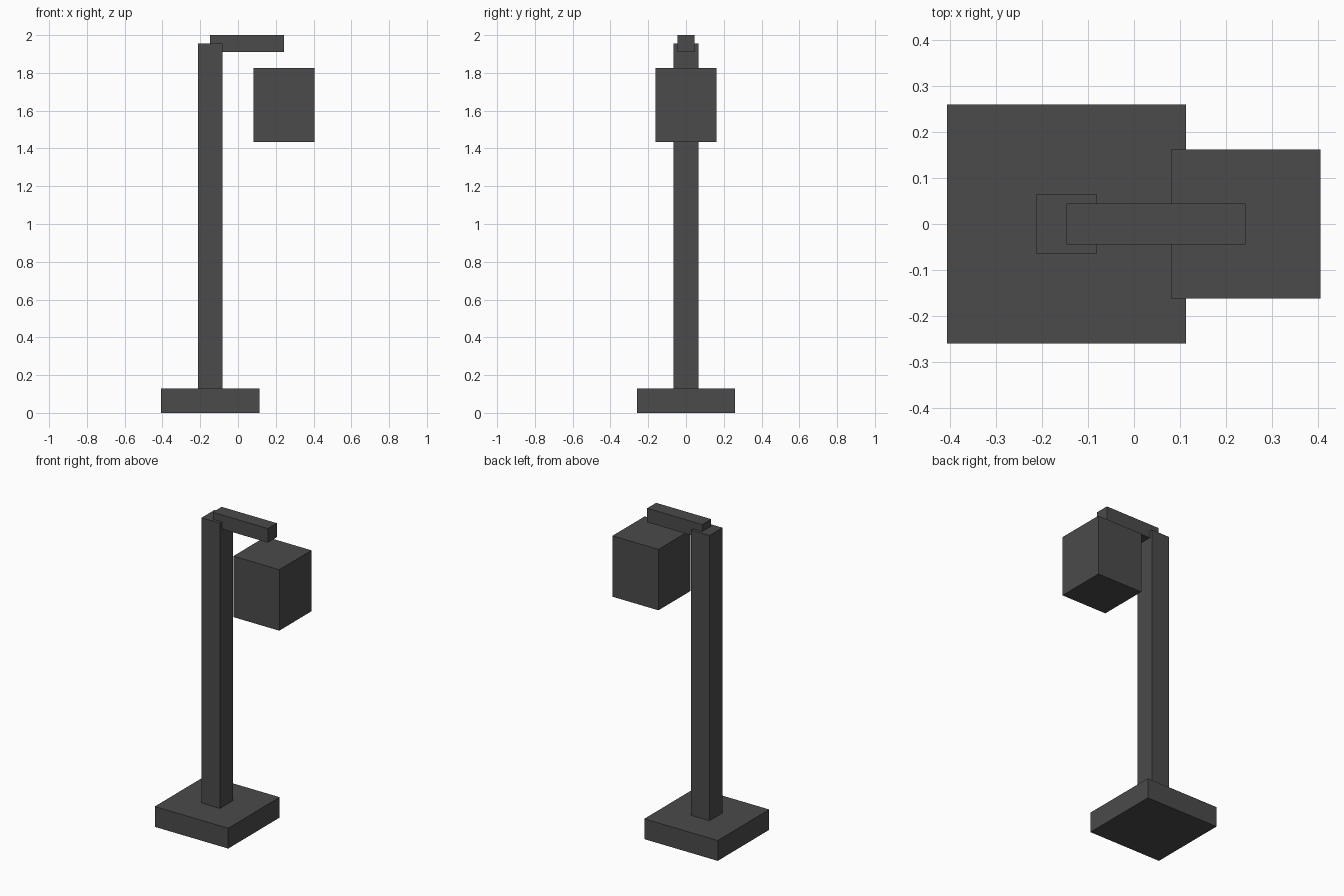
import bpy

if "Cube" in bpy.data.objects:
    bpy.data.objects.remove(bpy.data.objects["Cube"])

# One dark grey for the whole lamp
dark_grey = bpy.data.materials.new("dark_grey")
dark_grey.diffuse_color = (0.07, 0.07, 0.072, 1)
dark_grey.use_nodes = True
dark_grey.node_tree.nodes["Principled BSDF"].inputs["Base Color"].default_value = dark_grey.diffuse_color


def box(name, x, y, z):
    """Axis-aligned box from (min, max) ranges."""
    spans = (x, y, z)
    bpy.ops.mesh.primitive_cube_add(size=1, location=[(a + b) / 2 for a, b in spans])
    ob = bpy.context.object
    ob.name = ob.data.name = name
    ob.scale = [b - a for a, b in spans]
    bpy.ops.object.transform_apply(location=False, rotation=False, scale=True)
    ob.data.materials.append(dark_grey)
    return ob


# Square foot and upright
box("base", (-0.407, 0.113), (-0.26, 0.26), (0, 0.13))
box("post", (-0.212, -0.082), (-0.065, 0.065), (0.13, 1.955))

# Arm lapping into the post top, with the lantern hanging clear below it
box("arm", (-0.147, 0.243), (-0.045, 0.045), (1.91, 2.0))
box("lantern", (0.081, 0.406), (-0.1625, 0.1625), (1.435, 1.825))
